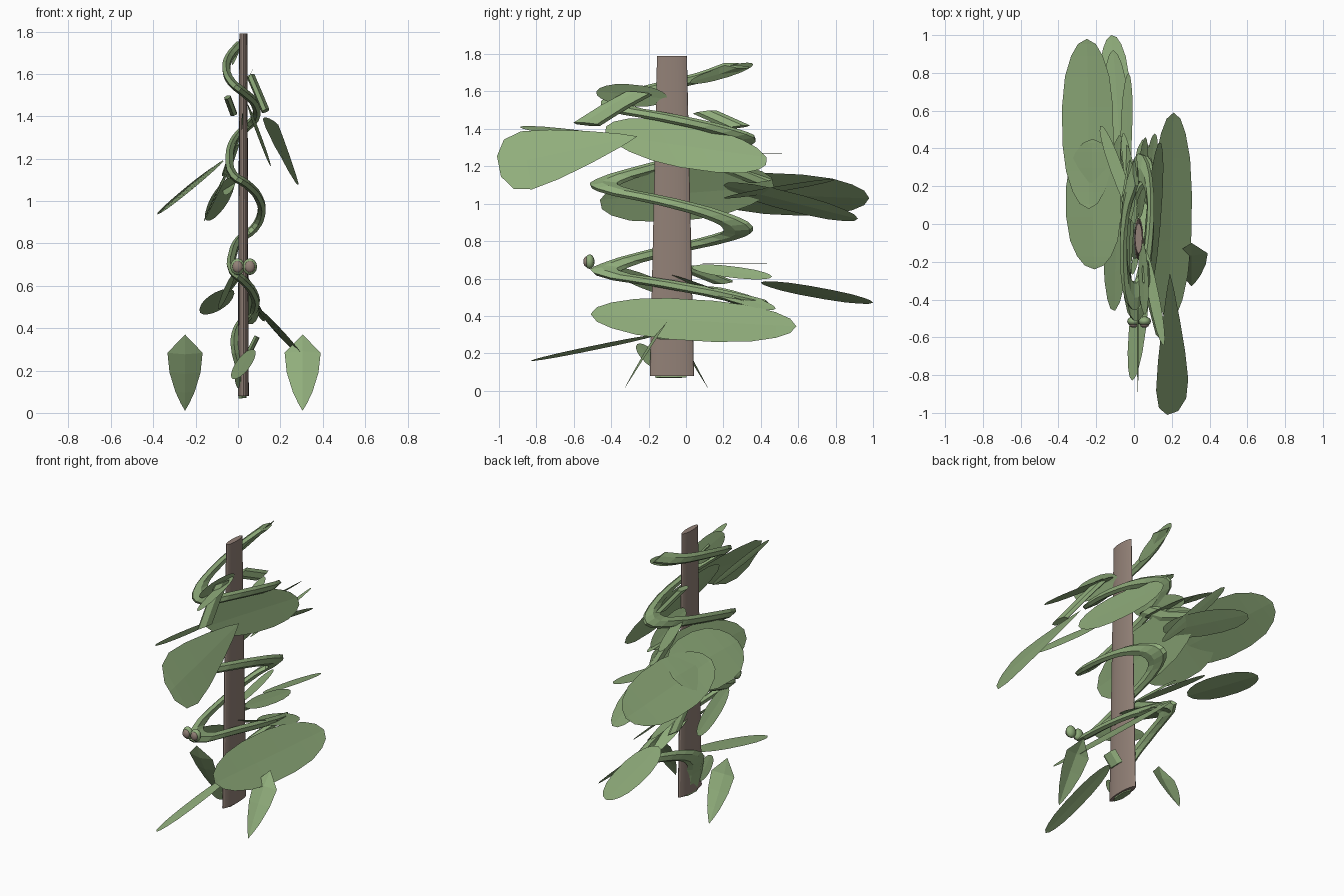
import bpy, math
from mathutils import Vector

if "Cube" in bpy.data.objects:
    bpy.data.objects.remove(bpy.data.objects["Cube"])


def material(name, color):
    m = bpy.data.materials.new(name)
    m.diffuse_color = (*color, 1)
    m.use_nodes = True
    m.node_tree.nodes["Principled BSDF"].inputs["Base Color"].default_value = m.diffuse_color
    return m


GREEN = material("leaf green", (0.28, 0.42, 0.20))
BROWN = material("bark brown", (0.29, 0.22, 0.185))
STRETCH = 4.0  # everything round is stretched front to back


def mesh_object(name, verts, faces, mat):
    me = bpy.data.meshes.new(name)
    me.from_pydata(verts, [], faces)
    me.materials.append(mat)
    ob = bpy.data.objects.new(name, me)
    bpy.context.collection.objects.link(ob)
    return ob


# Outlines: (position along leaf, half width)
OVAL = [(0, 0), (.03, .35), (.1, .62), (.22, .87), (.38, 1), (.6, 1),
        (.78, .87), (.9, .62), (.97, .35), (1, 0)]
KITE = [(0, 0), (.24, 1), (.5, .88), (.75, .55), (.9, .25), (1, 0)]
PADDLE = [(0, 0), (.12, .22), (.35, .55), (.6, .85), (.8, 1), (.93, .85), (1, .35)]


def leaf(name, base, tip, half, outline=OVAL, fold=0.03):
    """Thin sheet, lightly creased along its middle."""
    base, tip, half = Vector(base), Vector(tip), Vector(half)
    n = (tip - base).cross(half).normalized() * half.length * fold
    verts, faces = [], []
    for t, w in outline:
        c = base.lerp(tip, t)
        verts += [c - half * w, c + n * w, c + half * w]
    for i in range(len(outline) - 1):
        a, b = 3 * i, 3 * i + 3
        faces += [(a, a + 1, b + 1, b), (a + 1, a + 2, b + 2, b + 1)]
    ob = mesh_object(name, verts, faces, GREEN)
    ob.data.validate()
    return ob


def tube(name, points, radius, smooth=False):
    """Faceted tube along a path, stretched front to back."""
    cu = bpy.data.curves.new(name, 'CURVE')
    cu.dimensions = '3D'
    cu.bevel_depth = radius
    cu.bevel_resolution = 1
    cu.use_fill_caps = True
    cu.resolution_u = 3
    if smooth:
        sp = cu.splines.new('BEZIER')
        sp.bezier_points.add(len(points) - 1)
        for bp, p in zip(sp.bezier_points, points):
            bp.co = (p[0], p[1] / STRETCH, p[2])
            bp.handle_left_type = bp.handle_right_type = 'AUTO'
    else:
        sp = cu.splines.new('POLY')
        sp.points.add(len(points) - 1)
        for q, p in zip(sp.points, points):
            q.co = (p[0], p[1] / STRETCH, p[2], 1)
    sp.use_smooth = False
    cu.materials.append(GREEN)
    ob = bpy.data.objects.new(name, cu)
    ob.scale = (1, STRETCH, 1)
    bpy.context.collection.objects.link(ob)
    bpy.ops.object.select_all(action='DESELECT')
    bpy.context.view_layer.objects.active = ob
    ob.select_set(True)
    bpy.ops.object.convert(target='MESH')


# Flattened, slightly tapering post
N = 20
verts, faces = [], []
for z, rx, ry in ((0.08, .026, .118), (1.79, .019, .08)):
    for i in range(N):
        a = math.tau * i / N
        verts.append((.025 + rx * math.cos(a), -.075 + ry * math.sin(a), z))
for i in range(N):
    j = (i + 1) % N
    faces.append((i, j, N + j, N + i))
faces += [tuple(reversed(range(N))), tuple(range(N, 2 * N))]
post = mesh_object("post", verts, faces, BROWN)
bpy.context.view_layer.objects.active = post
post.select_set(True)
bpy.ops.object.shade_smooth_by_angle()

# Vine winding down the post
tube("vine", [
    (.01, .27, 1.74), (-.04, .1, 1.68), (-.055, -.15, 1.62), (-.03, -.35, 1.56),
    (.03, -.35, 1.51), (.08, -.1, 1.46), (.08, .2, 1.39), (.03, .3, 1.34),
    (-.02, .15, 1.28), (-.04, -.15, 1.2), (-.02, -.41, 1.12), (.04, -.41, 1.08),
    (.1, -.1, 1.01), (.11, .15, .94), (.075, .28, .87), (.01, .2, .82),
    (-.025, -.1, .75), (-.025, -.38, .67), (.02, -.42, .63), (.07, -.1, .57),
    (.08, .25, .5), (.05, .37, .46), (0, .15, .4), (-.015, -.05, .32),
    (.01, -.1, .2), (.022, -.08, .07)], .021, True)

# Broken side shoots
tube("upper_shoot", [(.06, -.25, 1.59), (.09, -.38, 1.52), (.13, -.53, 1.425)], .02)
tube("left_shoot", [(-.05, .1, 1.49), (-.02, .28, 1.41)], .018)
tube("lower_shoot", [(.05, -.1, .28), (.09, -.12, .36)], .014)
tube("middle_shoot", [(-.01, .1, 1.27), (-.04, .25, 1.18), (-.06, .4, 1.12)], .018)
tube("hanging_shoot", [(.01, .0, .66), (-.05, .2, .58)], .016)

# Large leaves
leaf("low_right_leaf", (.19, -.51, .41), (.21, .59, .345), (.105, 0, -.11))
leaf("high_front_leaf", (.19, -.26, 1.36), (.205, -1.0, 1.2), (.085, .03, -.155), PADDLE)
leaf("high_right_leaf", (.07, -.43, 1.37), (.13, .43, 1.25), (.045, .07, -.13))
leaf("back_left_leaf", (-.24, .08, 1.07), (-.25, .98, 1.03), (.135, 0, .11))
leaf("wide_left_leaf", (-.22, .45, 1.08), (-.21, -.24, 1.06), (.145, 0, .12))
leaf("middle_left_leaf", (-.08, .47, 1.09), (-.1, -.46, 1.02), (.07, .05, .145))
leaf("middle_back_leaf", (-.06, .2, 1.1), (-.11, .92, .92), (.065, 0, .05))
leaf("low_back_leaf", (-.08, .4, .58), (-.12, 1.0, .47), (.078, .02, .025))

# Pointed leaves near the ground
leaf("ground_leaf_right", (.305, -.1, .37), (.305, -.33, .01), (.085, 0, 0), KITE, .18)
leaf("ground_leaf_left", (-.25, -.07, .37), (-.25, .12, .01), (.083, 0, 0), KITE, .18)
leaf("ground_leaf_front", (.06, -.15, .3), (-.01, -.83, .16), (.045, 0, .012))
leaf("ground_leaf_small", (.01, -.14, .12), (.0, -.26, .25), (.02, .03, .02))

# Narrow and flat leaves
leaf("front_spike", (.02, -.3, 1.34), (.02, -.89, 1.41), (.004, 0, .02))
leaf("flat_top_leaf", (.05, -.13, 1.578), (.16, -.64, 1.578), (.02, .04, 0))
leaf("flat_middle_leaf", (0, .05, 1.27), (-.18, .52, 1.27), (.02, .04, 0))
leaf("flat_inner_leaf", (0, .1, 1.22), (-.06, .48, 1.22), (.02, .03, 0))
leaf("flat_low_leaf", (0, 0, .68), (-.115, .52, .68), (.02, .04, 0))
leaf("top_leaf", (.04, -.1, 1.56), (.06, -.48, 1.6), (.025, .02, .055))
leaf("top_end_leaf", (-.02, .02, 1.65), (.01, .36, 1.745), (.018, 0, .03))
leaf("rising_leaf", (-.05, .2, 1.03), (-.03, .8, 1.13), (.03, 0, .015))
leaf("low_side_leaf", (.03, .03, .66), (.06, .46, .61), (.025, 0, -.03))
leaf("low_dark_leaf", (.07, .1, .55), (.11, .48, .44), (.03, 0, -.03))
leaf("low_core_leaf", (.03, -.1, .62), (.07, .42, .42), (.045, 0, .02))
leaf("low_front_leaf", (-.03, -.4, .65), (-.08, .0, .5), (.03, 0, .04))
leaf("inner_leaf", (.0, .0, 1.3), (-.04, .42, 1.22), (.03, 0, .05))

# Pair of buds with brown centres
for side, x in (("left", -.002), ("right", .056)):
    for part, y, r, depth, mat in (("bud", -.515, .034, .026, GREEN),
                                   ("bud_centre", -.533, .024, .016, BROWN)):
        bpy.ops.mesh.primitive_uv_sphere_add(segments=12, ring_count=8, radius=1,
                                             location=(x, y, .69))
        ob = bpy.context.object
        ob.name = side + "_" + part
        ob.scale = (r, depth, r * 1.15)
        ob.data.materials.append(mat)
        bpy.ops.object.shade_smooth_by_angle()
